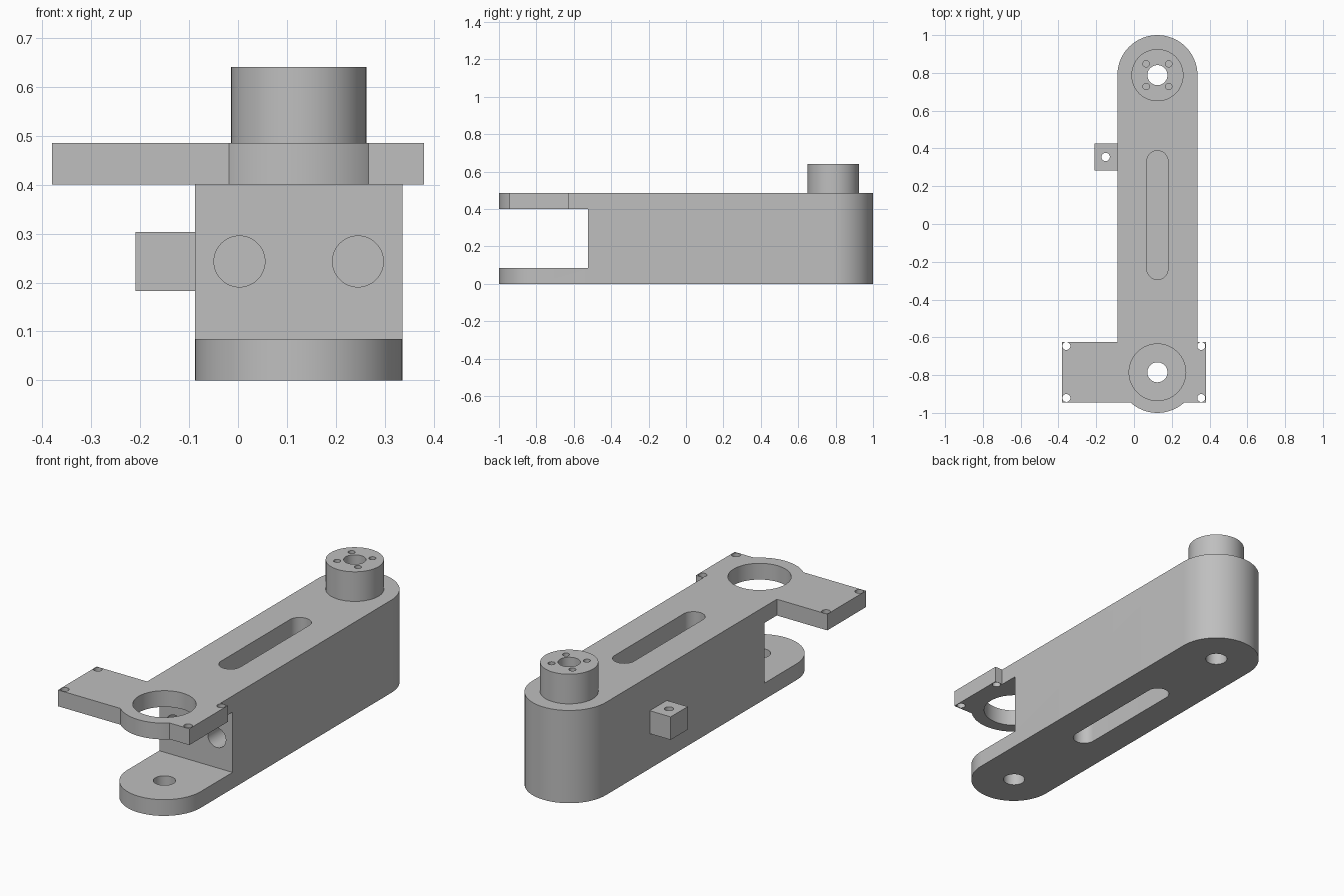
import bpy
import bmesh
import math

default_cube = bpy.data.objects.get("Cube")
if default_cube:
    bpy.data.objects.remove(default_cube, do_unlink=True)

grey = bpy.data.materials.new("plain grey")
grey.use_nodes = True
COLOR = (0.52, 0.52, 0.52, 1)
grey.diffuse_color = COLOR
grey.node_tree.nodes["Principled BSDF"].inputs["Base Color"].default_value = COLOR

AXIS_X = 0.124     # centre line of the arm
PIVOT = 0.788      # distance of each pivot from the middle
RADIUS = 0.212     # half width of the arm
TOP = 0.485
PLATE_BOTTOM = 0.40
BORE = 0.053


def prism(name, outline, z0, z1):
    """Extrude a closed outline from z0 to z1."""
    bm = bmesh.new()
    face = bm.faces.new([bm.verts.new((x, y, z0)) for x, y in outline])
    new = bmesh.ops.extrude_face_region(bm, geom=[face])["geom"]
    for v in new:
        if isinstance(v, bmesh.types.BMVert):
            v.co.z = z1
    bmesh.ops.recalc_face_normals(bm, faces=bm.faces)
    mesh = bpy.data.meshes.new(name)
    bm.to_mesh(mesh)
    bm.free()
    mesh.materials.append(grey)
    obj = bpy.data.objects.new(name, mesh)
    bpy.context.collection.objects.link(obj)
    return obj


def box(name, x0, x1, y0, y1, z0, z1):
    return prism(name, [(x0, y0), (x1, y0), (x1, y1), (x0, y1)], z0, z1)


def slot(name, x, y0, y1, r, z0, z1, steps=32):
    """Outline with a half circle at each end."""
    outline = []
    for start, y in ((0, y1), (math.pi, y0)):
        for i in range(steps + 1):
            a = start + math.pi * i / steps
            outline.append((x + r * math.cos(a), y + r * math.sin(a)))
    return prism(name, outline, z0, z1)


def cylinder(name, x, y, r, z0, z1, steps=64):
    turn = [2 * math.pi * i / steps for i in range(steps)]
    return prism(name, [(x + r * math.cos(a), y + r * math.sin(a)) for a in turn], z0, z1)


def combine(obj, tool, operation="DIFFERENCE"):
    tool.hide_render = True
    mod = obj.modifiers.new(operation.lower(), "BOOLEAN")
    mod.operation = operation
    mod.solver = "EXACT"
    mod.object = tool
    bpy.context.view_layer.objects.active = obj
    bpy.ops.object.modifier_apply(modifier=mod.name)
    bpy.data.objects.remove(tool, do_unlink=True)


# Arm with round ends, forked at the front
arm = slot("arm", AXIS_X, -PIVOT, PIVOT, RADIUS, 0, TOP)
combine(arm, box("fork_gap", -0.6, 0.6, -1.2, -0.525, 0.085, PLATE_BOTTOM))

# Motor mounting plate on the upper fork
combine(arm, box("plate", -0.38, 0.38, -0.945, -0.625, PLATE_BOTTOM, TOP), "UNION")
combine(arm, cylinder("motor_opening", AXIS_X, -0.785, 0.15, 0.3, 0.6))
for x in (-0.358, 0.356):
    for y in (-0.921, -0.646):
        combine(arm, cylinder("plate_hole", x, y, 0.021, 0.3, 0.6, 32))

# Pivot bores at both ends
combine(arm, cylinder("front_bore", AXIS_X, -0.785, BORE, -0.1, 0.2))
combine(arm, cylinder("rear_bore", AXIS_X, PIVOT, BORE, -0.1, 0.7))

# Long recesses in the top and underside
for z0, z1 in ((0.30, 0.6), (-0.1, 0.185)):
    combine(arm, slot("recess", AXIS_X, -0.238, 0.332, 0.056, z0, z1))

# Two rod sockets in the wall behind the fork
for x in (0.003, 0.245):
    socket = cylinder("rod_socket", 0, 0, 0.052, 0, 0.6)
    socket.rotation_euler.x = -math.pi / 2
    socket.location = (x, -0.7, 0.243)
    bpy.context.view_layer.update()
    combine(arm, socket)

# Rear post with bore and four blind screw holes
post = cylinder("rear_post", AXIS_X, PIVOT, 0.138, TOP, 0.64)
combine(post, cylinder("post_bore", AXIS_X, PIVOT, BORE, 0.4, 0.7))
for dx in (-0.06, 0.06):
    for dy in (-0.06, 0.06):
        combine(post, cylinder("screw_hole", AXIS_X + dx, PIVOT + dy, 0.017, 0.52, 0.7, 32))

# Side lug with a vertical hole
lug = box("side_lug", -0.209, AXIS_X - RADIUS, 0.284, 0.425, 0.183, 0.303)
combine(lug, cylinder("lug_hole", -0.15, 0.355, 0.022, 0.1, 0.4, 32))

# Smooth curved walls, keep the edges crisp
bpy.ops.object.select_all(action="DESELECT")
for obj in (arm, post, lug):
    obj.select_set(True)
bpy.context.view_layer.objects.active = arm
bpy.ops.object.shade_smooth_by_angle(angle=math.radians(30))
